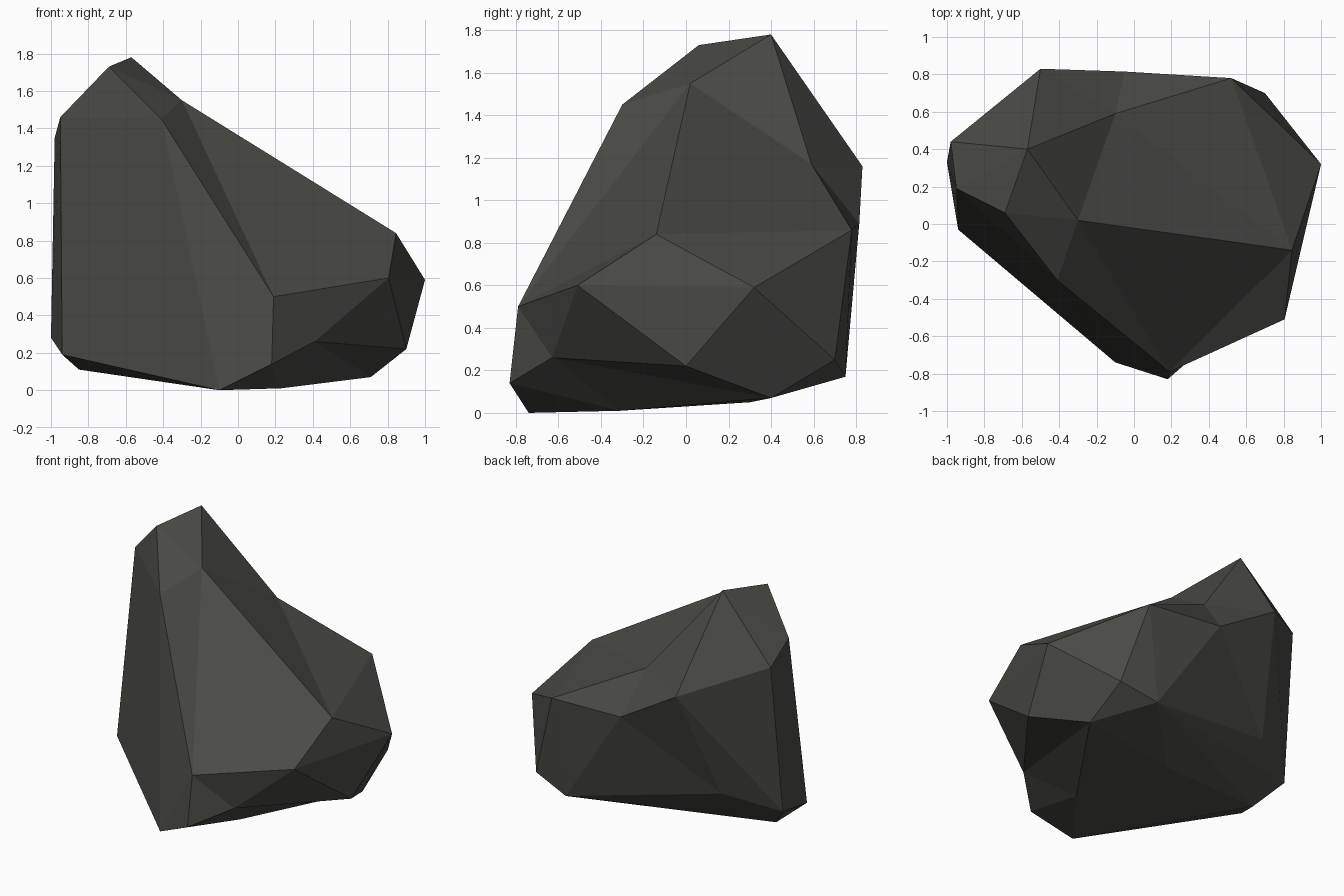
import bpy
import bmesh

default_cube = bpy.data.objects.get("Cube")
if default_cube:
    bpy.data.objects.remove(default_cube, do_unlink=True)

# Outer corners of the stone, from the crown down to the underside
CORNERS = {
    "peak": (-.57, .40, 1.78),
    "crown_side": (-.69, .06, 1.73),
    "crown_inner": (-.30, .02, 1.55),
    "crown_front": (-.41, -.30, 1.45),
    "wall_top_front": (-.95, .19, 1.46),
    "wall_top_back": (-.98, .44, 1.35),
    "back_ridge": (-.50, .83, 1.16),
    "back_middle": (-.05, .815, .89),
    "back_shoulder": (.52, .78, .86),
    "slope_end": (.845, -.14, .84),
    "slope_front": (.805, -.51, .60),
    "side_tip": (1, .32, .59),
    "front_ridge": (.19, -.79, .50),
    "back_low": (-.65, .525, .39),
    "front_heel": (.18, -.83, .14),
    "back_corner": (.70, .70, .25),
    "back_heel": (.43, .75, .17),
    "side_low": (.90, 0, .22),
    "side_heel": (.71, .40, .07),
    "wall_foot_back": (-1, .33, .28),
    "wall_foot_front": (-.94, -.03, .19),
    "wall_base": (-.85, .19, .11),
    "base_front": (-.10, -.74, 0),
    "base_middle": (.23, -.31, .01),
    "base_back": (-.03, .30, .05),
}

# Corners that lie in hollows
HOLLOWS = {
    "slope_hollow": (-.10, .59, 1.17),
    "front_undercut": (.41, -.63, .26),
}

# Facet groups: each centre corner fans out to the rim around it
FANS = (
    ("slope_hollow", "peak crown_inner slope_end back_shoulder "
                     "back_middle back_ridge"),
    ("back_middle", "back_middle back_ridge back_low back_heel"),
    ("crown_inner", "crown_inner peak crown_side crown_front slope_end"),
    ("wall_top_front", "wall_top_front crown_side crown_front base_front"),
    ("front_ridge", "front_ridge wall_top_front crown_front crown_inner "
                    "slope_end slope_front base_front"),
    ("front_undercut", "front_ridge front_heel slope_front side_low "
                       "side_heel base_middle"),
)


def make_material(name, rgb):
    mat = bpy.data.materials.new(name)
    mat.use_nodes = True
    colour = (*rgb, 1)
    mat.diffuse_color = colour
    shader = mat.node_tree.nodes["Principled BSDF"]
    shader.inputs["Base Color"].default_value = colour
    shader.inputs["Roughness"].default_value = .9
    return mat


def fan_facets(bm, rim, centre):
    """Replace the faces spanned by the rim with a fan around the centre."""
    faces = [f for f in bm.faces if all(v in rim for v in f.verts)]
    inside = set(faces)
    edges = {e for f in faces for e in f.edges}
    border = [e for e in edges
              if sum(f in inside for f in e.link_faces) == 1]
    inner = [e for e in edges if e not in border]
    bmesh.ops.delete(bm, geom=faces, context='FACES_ONLY')
    bmesh.ops.delete(bm, geom=inner, context='EDGES')
    for edge in border:
        if centre not in edge.verts:
            bm.faces.new((*edge.verts, centre))


# Faceted body: wrap the outer corners, then fold in the hollows
bm = bmesh.new()
verts = {name: bm.verts.new(co) for name, co in CORNERS.items()}
bmesh.ops.convex_hull(bm, input=list(bm.verts))
for name, co in HOLLOWS.items():
    verts[name] = bm.verts.new(co)
for centre, rim in FANS:
    fan_facets(bm, {verts[name] for name in rim.split()}, verts[centre])
bmesh.ops.recalc_face_normals(bm, faces=list(bm.faces))

mesh = bpy.data.meshes.new("rock")
bm.to_mesh(mesh)
bm.free()
mesh.materials.append(make_material("dark_stone", (.068, .068, .061)))
rock = bpy.data.objects.new("rock", mesh)
bpy.context.collection.objects.link(rock)
